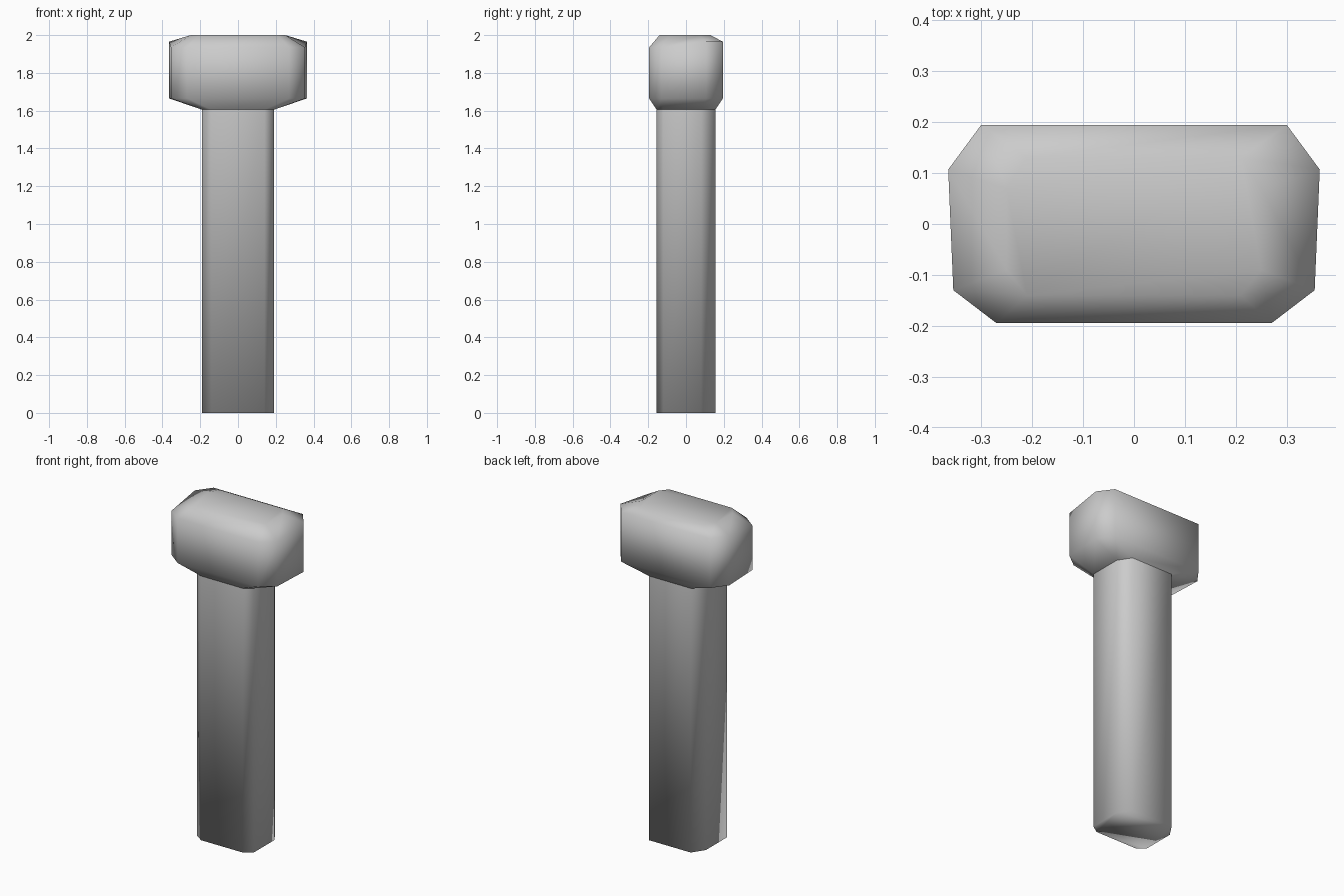
import bpy
import bmesh

cube = bpy.data.objects.get("Cube")
if cube:
    bpy.data.objects.remove(cube, do_unlink=True)

grey = bpy.data.materials.new("plain grey")
grey.use_nodes = True
colour = (0.6, 0.6, 0.6, 1)
grey.diffuse_color = colour
grey.node_tree.nodes["Principled BSDF"].inputs["Base Color"].default_value = colour


def ring(back_x, back_y, side_back, side_front, front_x, front_y, z_front, z_back):
    """Mirrored eight-sided section; each side is an (x, y) chamfer corner."""
    half = [(front_x, -front_y, z_front), (*side_front, z_front),
            (*side_back, z_back), (back_x, back_y, z_back)]
    return half + [(-x, y, z) for x, y, z in reversed(half)]


def loft(name, rings, cap_start=True, cap_end=True):
    """Skin a stack of sections into one smooth object."""
    bm = bmesh.new()
    loops = [[bm.verts.new(p) for p in r] for r in rings]
    for low, high in zip(loops, loops[1:]):
        for i in range(len(low)):
            j = (i + 1) % len(low)
            bm.faces.new((low[i], low[j], high[j], high[i]))
    if cap_start:
        bm.faces.new(loops[0][::-1])
    if cap_end:
        bm.faces.new(loops[-1])
    bmesh.ops.recalc_face_normals(bm, faces=bm.faces)
    for face in bm.faces:
        face.smooth = True
    mesh = bpy.data.meshes.new(name)
    bm.to_mesh(mesh)
    bm.free()
    mesh.materials.append(grey)
    obj = bpy.data.objects.new(name, mesh)
    bpy.context.collection.objects.link(obj)
    return obj


def shaft_ring(z):
    return ring(0.14, 0.155, (0.19, 0.08), (0.19, -0.12), 0.14, 0.155, z, z)


# Straight chamfered post
loft("shaft", [shaft_ring(0), shaft_ring(1.61)], cap_end=False)

# Wide block with bevelled underside and crown
loft("head", [
    shaft_ring(1.605),
    ring(0.3, 0.195, (0.365, 0.107), (0.355, -0.13), 0.27, 0.195, 1.665, 1.665),
    ring(0.3, 0.195, (0.365, 0.107), (0.355, -0.13), 0.27, 0.195, 1.935, 1.965),
    ring(0.21, 0.13, (0.25, 0.07), (0.25, -0.09), 0.21, 0.14, 2.0, 2.0),
], cap_start=False)
